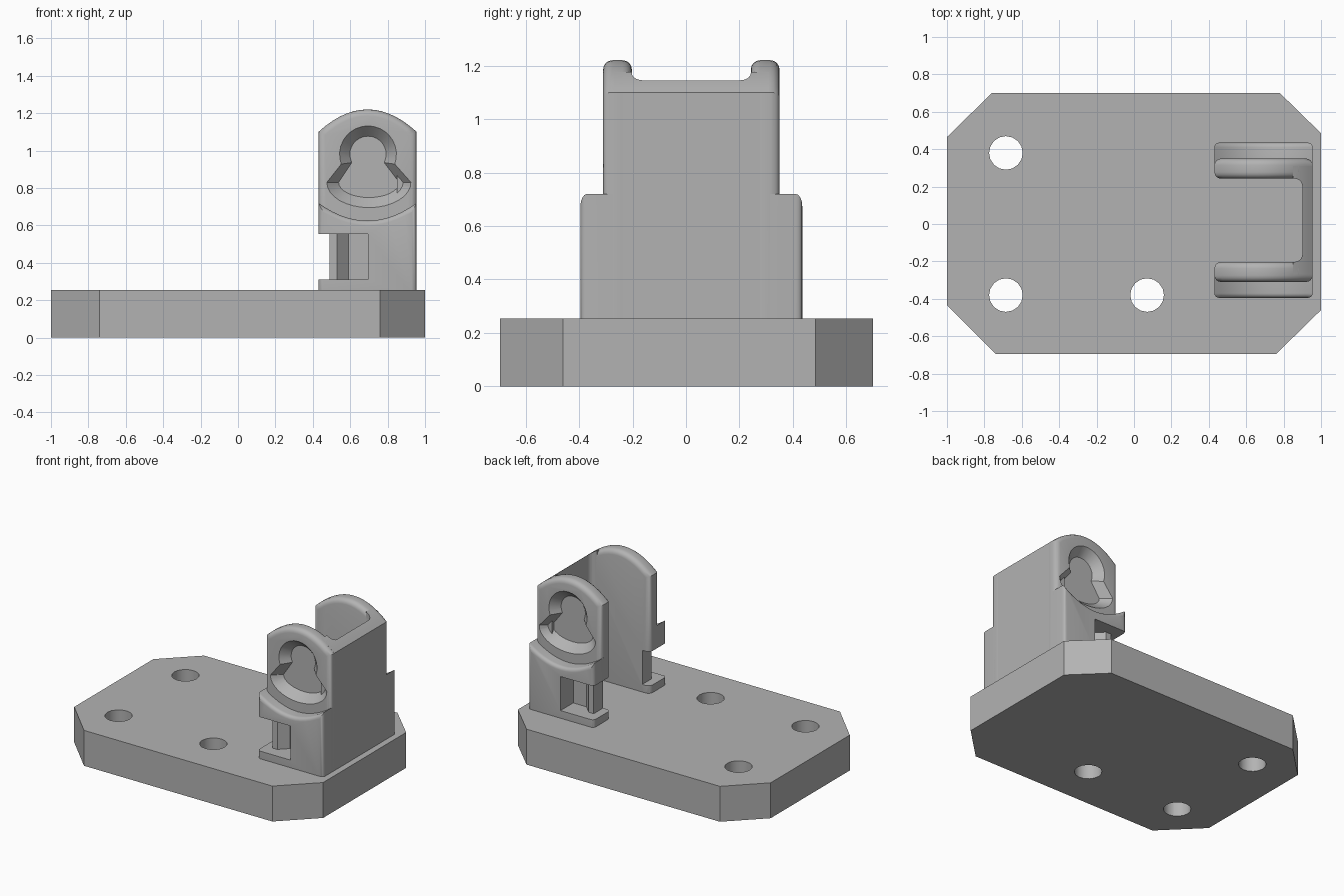
import bpy, bmesh
from math import sin, cos, radians
from mathutils import Vector

if "Cube" in bpy.data.objects:
    bpy.data.objects.remove(bpy.data.objects["Cube"], do_unlink=True)

grey = bpy.data.materials.new("plain grey")
grey.use_nodes = True
grey.diffuse_color = (0.45, 0.45, 0.45, 1)
grey.node_tree.nodes["Principled BSDF"].inputs["Base Color"].default_value = (0.45, 0.45, 0.45, 1)

MID = 0.02               # y of the bracket's mirror plane
X0, X1 = 0.43, 0.955     # bracket ends
XC, HALF = (X0 + X1) / 2, (X1 - X0) / 2


def loft(name, rings, y=0.0, bevel_y=(), width=0.03):
    """Closed solid through matching rings; rims lying at bevel_y are rounded."""
    bm = bmesh.new()
    loops = [[bm.verts.new(p) for p in ring] for ring in rings]
    n = len(loops[0])
    bm.faces.new(loops[0])
    bm.faces.new(loops[-1])
    for a, b in zip(loops, loops[1:]):
        for i in range(n):
            j = (i + 1) % n
            bm.faces.new((a[i], a[j], b[j], b[i]))
    bmesh.ops.recalc_face_normals(bm, faces=bm.faces)
    rims = [e for e in bm.edges
            if any(all(abs(v.co.y - r) < 1e-4 for v in e.verts) for r in bevel_y)]
    if rims:
        bmesh.ops.bevel(bm, geom=rims, offset=width, segments=4, profile=0.5, affect='EDGES')
    mesh = bpy.data.meshes.new(name)
    bm.to_mesh(mesh)
    bm.free()
    mesh.materials.append(grey)
    ob = bpy.data.objects.new(name, mesh)
    ob.location.y = y
    bpy.context.collection.objects.link(ob)
    return ob


def slab_z(name, outline, z0, z1, y=0.0):
    return loft(name, [[(a, b, z) for a, b in outline] for z in (z0, z1)], y)


def slab_y(name, outline, y0, y1, y=0.0, **kw):
    return loft(name, [[(a, d, b) for a, b in outline] for d in (y0, y1)], y, **kw)


def finish(ob, cutters=(), mirror=False):
    """Cut, mirror, then smooth the rounded areas."""
    bpy.context.view_layer.update()
    bpy.ops.object.select_all(action='DESELECT')
    ob.select_set(True)
    bpy.context.view_layer.objects.active = ob
    for c in cutters:
        m = ob.modifiers.new("cut", 'BOOLEAN')
        m.operation, m.solver, m.object = 'DIFFERENCE', 'EXACT', c
        bpy.ops.object.modifier_apply(modifier=m.name)
    if mirror:
        m = ob.modifiers.new("mirror", 'MIRROR')
        m.use_axis = (False, True, False)
        m.use_mirror_merge = False
        bpy.ops.object.modifier_apply(modifier=m.name)
    bpy.ops.object.shade_smooth_by_angle(angle=radians(30))


def arc(cx, cz, rx, rz, a0, a1, n):
    angles = [radians(a0 + (a1 - a0) * i / n) for i in range(n + 1)]
    return [(cx + rx * cos(t), cz + rz * sin(t)) for t in angles]


def bow(x0, x1, edge, middle, n=14):
    """Parabolic edge spanning the bracket, from x1 back to x0."""
    xs = [x1 + (x0 - x1) * i / n for i in range(n + 1)]
    return [(x, middle + (edge - middle) * ((x - XC) / HALF) ** 2) for x in xs]


# Base plate with cut corners and three bolt holes
base = slab_z("base_plate", [(-1, -0.435), (-0.74, -0.695), (0.76, -0.695), (1, -0.46),
                             (1, 0.485), (0.78, 0.7), (-0.76, 0.7), (-1, 0.465)], 0, 0.255)
holes = [slab_z("hole_cutter", arc(x, y, 0.09, 0.09, 0, 337.5, 15), -0.1, 0.4)
         for x, y in ((-0.685, 0.38), (-0.685, -0.38), (0.07, -0.38))]
finish(base, holes)

# Window cutter, open at the bracket's free end and leaving a slanted inner post
window = slab_z("window_cutter", [(0.35, -0.5), (0.695, -0.5), (0.695, -0.27), (0.59, -0.27),
                                  (0.53, -0.33), (0.49, -0.33), (0.49, -0.15), (0.35, -0.15)],
                0.31, 0.555, MID)


# Keyhole cutter with sloping sides
def keyhole(r, overlap, wide, low):
    return (arc(0.695, 0.98, r, r, -overlap, 180 + overlap, 18)
            + arc(0.7, 0.83, wide, low, 180, 360, 16))


rim, floor = keyhole(0.152, 20, 0.225, 0.135), keyhole(0.097, 27, 0.162, 0.081)
recess = loft("keyhole_cutter", [[(x, d, z) for x, z in ring] for d, ring in
                                 ((-0.4, rim), (-0.33, rim), (-0.27, floor))], MID)

# Arched side plates
plate = slab_y("side_plates", [(X0, 0.2), (X1, 0.2)] + bow(X0, X1, 1.1, 1.22),
               -0.33, -0.2225, MID, bevel_y=(-0.33, -0.2225), width=0.035)
finish(plate, [window, recess], mirror=True)

# Thicker lower pads with a dished top
pad = slab_y("lower_pads", [(X0, 0.2), (X1, 0.2)] + bow(X0, X1, 0.72, 0.625),
             -0.415, -0.26, MID, bevel_y=(-0.415,), width=0.025)
finish(pad, [window], mirror=True)

# End wall joining the plates, its top following the arch
wall = slab_y("end_wall", [(0.85, 0.2), (X1, 0.2)] + bow(0.85, X1, 1.1, 1.22, 6),
              -0.29, 0.29, MID)
corner = 0.04
inner = ([(0.5, -0.2225)] + arc(0.9 - corner, -0.2225 + corner, corner, corner, -90, 0, 5)
         + arc(0.9 - corner, 0.2225 - corner, corner, corner, 0, 90, 5) + [(0.5, 0.2225)])
gap = slab_z("gap_cutter", inner, 0.1, 1.4, MID)
finish(wall, [gap])

# Cutters are no longer needed
for c in holes + [window, recess, gap]:
    bpy.data.objects.remove(c, do_unlink=True)
